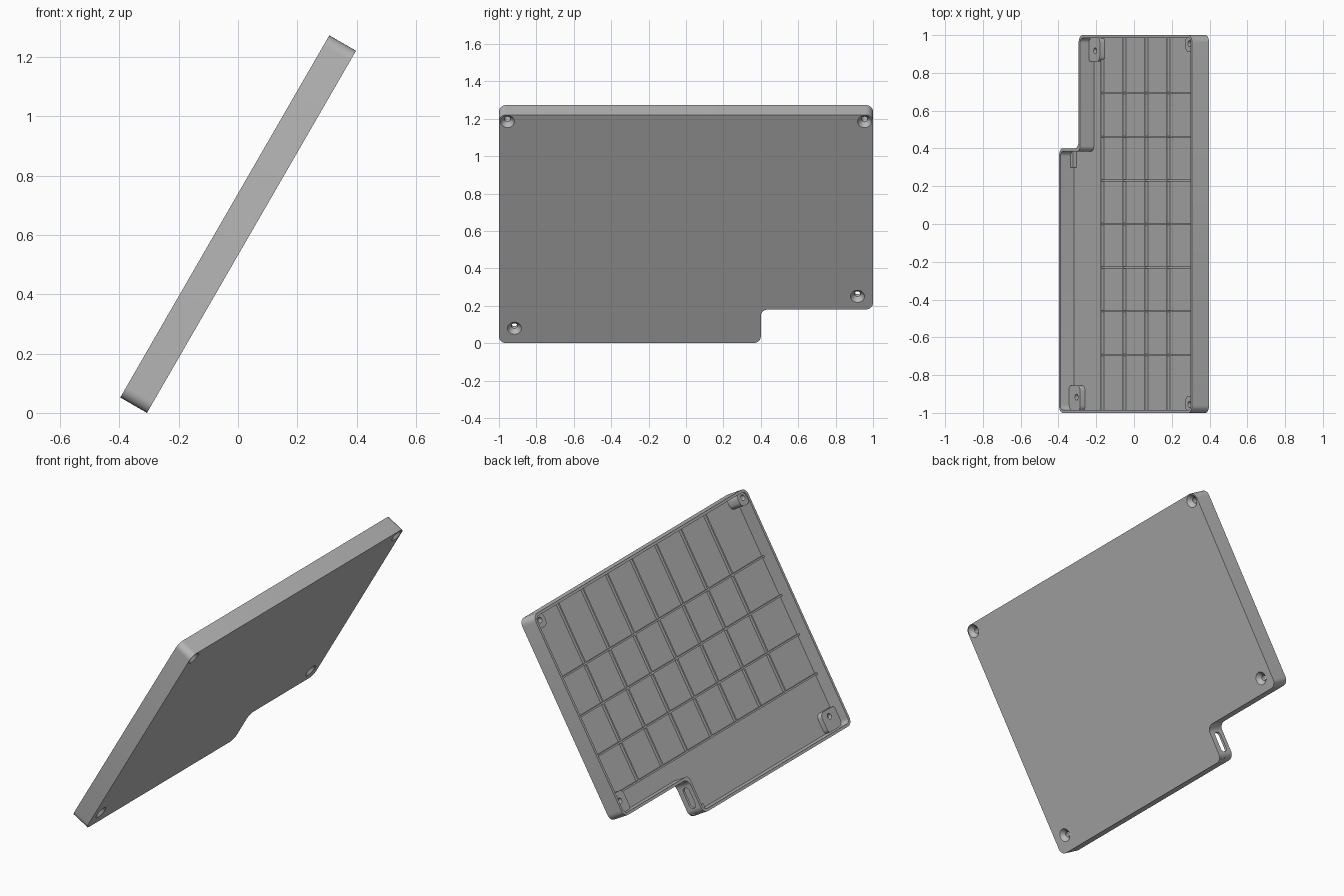
import bpy, bmesh, math
from mathutils import Matrix, Vector

if "Cube" in bpy.data.objects:
    bpy.data.objects.remove(bpy.data.objects["Cube"])

LENGTH, HEIGHT, NOTCH, NOTCH_Y = 1.41, 0.104, 0.208, 0.4
WALL, FLOOR = 0.015, 0.02
# Tray is built flat (x up the slope, z out of the open side), then leaned over
LEAN = Matrix.Translation((-0.307, 0, 0)) @ Matrix.Rotation(math.radians(-60), 4, 'Y')

grey = bpy.data.materials.new("grey_plastic")
grey.use_nodes = True
colour = (0.48, 0.48, 0.48, 1)
grey.diffuse_color = colour
grey.node_tree.nodes["Principled BSDF"].inputs["Base Color"].default_value = colour


def finish(bm, name):
    bmesh.ops.recalc_face_normals(bm, faces=bm.faces)
    mesh = bpy.data.meshes.new(name)
    bm.to_mesh(mesh)
    bm.free()
    mesh.materials.append(grey)
    obj = bpy.data.objects.new(name, mesh)
    bpy.context.collection.objects.link(obj)
    return obj


def prism(name, points, z0, z1, radius=0.0):
    """Upright prism over an outline whose corners are rounded."""
    bm = bmesh.new()
    bm.faces.new([bm.verts.new((x, y, z0)) for x, y in points])
    if radius:
        bmesh.ops.bevel(bm, geom=bm.verts[:], offset=radius, segments=6,
                        profile=0.5, affect='VERTICES')
    out = bmesh.ops.extrude_face_region(bm, geom=bm.faces[:])
    top = [v for v in out["geom"] if isinstance(v, bmesh.types.BMVert)]
    bmesh.ops.translate(bm, verts=top, vec=(0, 0, z1 - z0))
    return finish(bm, name)


def box(name, x0, x1, y0, y1, z0, z1, radius=0.0):
    return prism(name, [(x0, y0), (x1, y0), (x1, y1), (x0, y1)], z0, z1, radius)


def cone(name, x, y, z0, z1, r0, r1):
    bm = bmesh.new()
    bmesh.ops.create_cone(bm, cap_ends=True, segments=32, radius1=r0, radius2=r1,
                          depth=z1 - z0,
                          matrix=Matrix.Translation((x, y, (z0 + z1) / 2)))
    return finish(bm, name)


def cut(obj, cutter):
    cutter.hide_render = True
    mod = obj.modifiers.new("cut", 'BOOLEAN')
    mod.operation, mod.solver, mod.object = 'DIFFERENCE', 'EXACT', cutter
    bpy.context.view_layer.update()
    graph = bpy.context.evaluated_depsgraph_get()
    mesh = bpy.data.meshes.new_from_object(obj.evaluated_get(graph))
    obj.modifiers.clear()
    obj.data = mesh


def outline(inset):
    low, high, side = inset, LENGTH - inset, 1 - inset
    return [(low, -side), (high, -side), (high, side), (NOTCH + inset, side),
            (NOTCH + inset, NOTCH_Y - inset), (low, NOTCH_Y - inset)]


# Shell: outer body hollowed from the open side
shell = prism("tray_shell", outline(0), 0, HEIGHT, 0.04)
hollow = prism("hollow_cutter", outline(WALL), FLOOR, HEIGHT + 0.1, 0.027)
cutters, parts = [hollow], [shell]
cut(shell, hollow)

# Port slot through the notch side wall
slot = box("slot_cutter", -0.06, 0.06, -0.022, 0.022, -0.03, 0.03, 0.02)
slot.data.transform(Matrix.Translation((0.105, NOTCH_Y, 0.055)) @ Matrix.Rotation(math.pi / 2, 4, 'X'))
cut(shell, slot)
cutters.append(slot)

# Screw bosses: name, bounds, top height, hole position
bosses = [
    ("lower_front_boss", (0.008, 0.13, -0.992, -0.855), 0.05, (0.092, -0.917)),
    ("lower_back_boss", (NOTCH + 0.008, 0.338, 0.86, 0.992), 0.05, (0.289, 0.917)),
    ("upper_front_boss", (1.325, 1.402, -0.992, -0.912), 0.097, (1.368, -0.955)),
    ("upper_back_boss", (1.325, 1.402, 0.912, 0.992), 0.097, (1.368, 0.955)),
]
for name, bounds, top, (hx, hy) in bosses:
    boss = box(name, *bounds, FLOOR - 0.005, top, 0.03)
    bore = cone("bore_cutter", hx, hy, -0.1, 0.2, 0.016, 0.016)
    sink = cone("countersink_cutter", hx, hy, -0.01, 0.025, 0.046, 0.016)
    for target in (shell, boss):
        cut(target, bore)
        cut(target, sink)
    cutters += [bore, sink]
    parts.append(boss)

# Stiffening grid on the floor
RIB, RIB_TOP, PITCH, FIRST = 0.005, FLOOR + 0.017, 0.233, 0.326
for i in range(4):
    x = FIRST + PITCH * i
    parts.append(box(f"long_rib_{i + 1}", x - RIB, x + RIB, -0.99, 0.99,
                     FLOOR - 0.005, RIB_TOP))
for i in range(-3, 4):
    y = 0.231 * i
    parts.append(box(f"cross_rib_{i + 4}", FIRST - RIB, LENGTH - 0.008, y - RIB, y + RIB,
                     FLOOR - 0.005, RIB_TOP - 0.001))

# Small ledge beside the port slot
parts.append(box("port_ledge", 0.008, 0.04, 0.3, NOTCH_Y - 0.008, FLOOR - 0.005, 0.042))

for cutter in cutters:
    bpy.data.objects.remove(cutter)

# Lean every part and smooth the rounded corners
bpy.ops.object.select_all(action='DESELECT')
for part in parts:
    part.data.transform(LEAN)
    part.select_set(True)
bpy.context.view_layer.objects.active = shell
bpy.ops.object.shade_smooth_by_angle(angle=math.radians(30))
